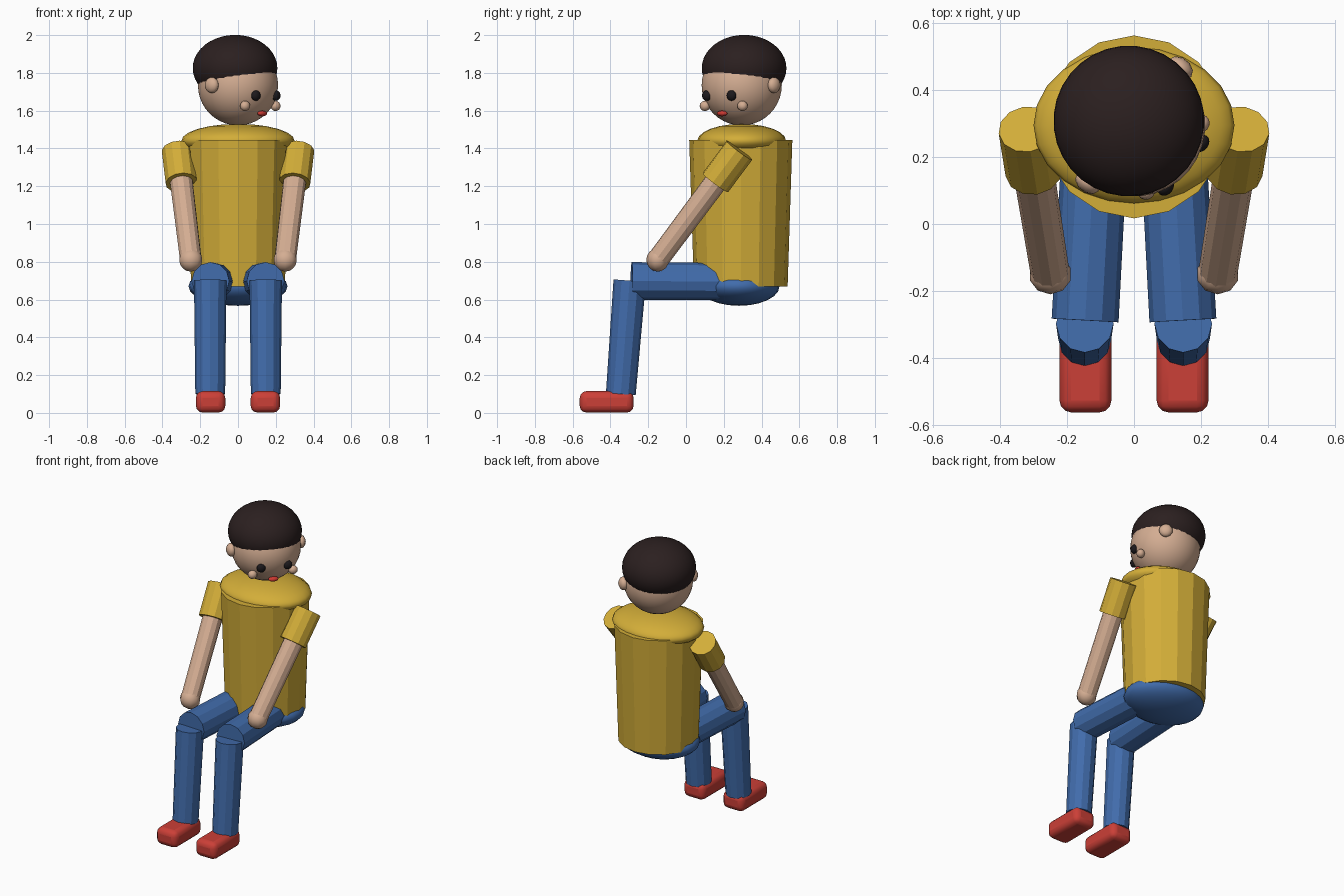
import bpy, math
from mathutils import Vector, Matrix

cube = bpy.data.objects.get("Cube")
if cube:
    bpy.data.objects.remove(cube, do_unlink=True)


def material(name, rgb):
    m = bpy.data.materials.new(name)
    m.use_nodes = True
    m.diffuse_color = (*rgb, 1)
    bsdf = next(n for n in m.node_tree.nodes if n.type == 'BSDF_PRINCIPLED')
    bsdf.inputs["Base Color"].default_value = (*rgb, 1)
    return m


SKIN = material("skin", (0.66, 0.42, 0.29))
HAIR = material("dark brown hair", (0.024, 0.014, 0.014))
SHIRT = material("mustard shirt", (0.65, 0.42, 0.04))
DENIM = material("blue trousers", (0.053, 0.15, 0.41))
RED = material("red shoes", (0.60, 0.05, 0.038))
LIP = material("red lips", (0.60, 0.04, 0.03))
EYE = material("black eyes", (0.012, 0.010, 0.012))


def finish(name, mat, smooth=None):
    ob = bpy.context.object
    ob.name = name
    ob.data.name = name
    ob.data.materials.append(mat)
    if smooth:
        bpy.ops.object.shade_smooth_by_angle(angle=math.radians(smooth))
    return ob


def ball(name, mat, loc, radii, seg=32, rings=20, yaw=0.0, smooth=40):
    bpy.ops.mesh.primitive_uv_sphere_add(segments=seg, ring_count=rings, radius=1,
                                         location=loc, rotation=(0, 0, yaw))
    bpy.context.object.scale = radii
    return finish(name, mat, smooth)


def limb(name, mat, a, b, ra, rb, sides=12):
    """Capped tapered cylinder from a to b."""
    a, b = Vector(a), Vector(b)
    d = b - a
    bpy.ops.mesh.primitive_cone_add(vertices=sides, radius1=ra, radius2=rb, depth=d.length,
                                    location=(a + b) / 2,
                                    rotation=d.to_track_quat('Z', 'Y').to_euler())
    return finish(name, mat)


# Torso, shoulders and hips
limb("torso", SHIRT, (0, 0.29, 0.67), (0, 0.29, 1.445), 0.248, 0.273, 16)
ball("shoulders", SHIRT, (0, 0.295, 1.44), (0.30, 0.235, 0.09), 24, 12)
ball("hips", DENIM, (0, 0.28, 0.67), (0.262, 0.215, 0.103), 24, 12)

# Limbs, mirrored left and right
for side, s in (("left", 1), ("right", -1)):
    shoulder, wrist = Vector((s * 0.32, 0.283, 1.39)), Vector((s * 0.25, -0.15, 0.81))
    limb(side + "_sleeve", SHIRT, shoulder, shoulder.lerp(wrist, 0.295), 0.085, 0.085)
    limb(side + "_arm", SKIN, shoulder.lerp(wrist, 0.1), wrist, 0.062, 0.058)
    ball(side + "_hand", SKIN, (s * 0.25, -0.15, 0.81), (0.064, 0.06, 0.062), 10, 8)
    limb(side + "_thigh", DENIM, (s * 0.115, 0.27, 0.695), (s * 0.146, -0.288, 0.698), 0.098, 0.1)
    limb(side + "_shin", DENIM, (s * 0.147, -0.298, 0.70), (s * 0.147, -0.345, 0.10), 0.086, 0.079)
    # Rounded shoe
    bpy.ops.mesh.primitive_cube_add(size=1, location=(s * 0.145, -0.42, 0.0585))
    bpy.context.object.scale = (0.155, 0.285, 0.113)
    bpy.ops.object.transform_apply(location=False, rotation=False, scale=True)
    shoe = finish(side + "_shoe", RED)
    bev = shoe.modifiers.new("rounding", 'BEVEL')
    bev.width, bev.segments = 0.035, 3
    bpy.ops.object.shade_smooth_by_angle(angle=math.radians(40))

# Head turned towards its left; features placed in the head's own frame
YAW = math.radians(51)
CENTRE = Vector((0, 0.295, 1.735))
TURN = Matrix.Rotation(YAW, 3, 'Z')


def on_head(x, y, z):
    return CENTRE + TURN @ Vector((x, y, z))


ball("head", SKIN, CENTRE, (0.213, 0.213, 0.213), yaw=YAW)
ball("hair", HAIR, on_head(0, 0.02, 0.09), (0.225, 0.225, 0.176), yaw=YAW)
ball("mouth", LIP, on_head(0, -0.165, -0.15), (0.032, 0.02, 0.015), 16, 10, YAW)
for side, s in (("left", 1), ("right", -1)):
    ball(side + "_eye", EYE, on_head(s * 0.084, -0.19, -0.055), (0.028, 0.022, 0.028), 16, 10, YAW)
    ball(side + "_cheek", SKIN, on_head(s * 0.128, -0.152, -0.11), (0.029, 0.026, 0.027), 12, 8, YAW)
    ball(side + "_ear", SKIN, on_head(s * 0.22, 0, 0), (0.03, 0.042, 0.042), 10, 8, YAW)
